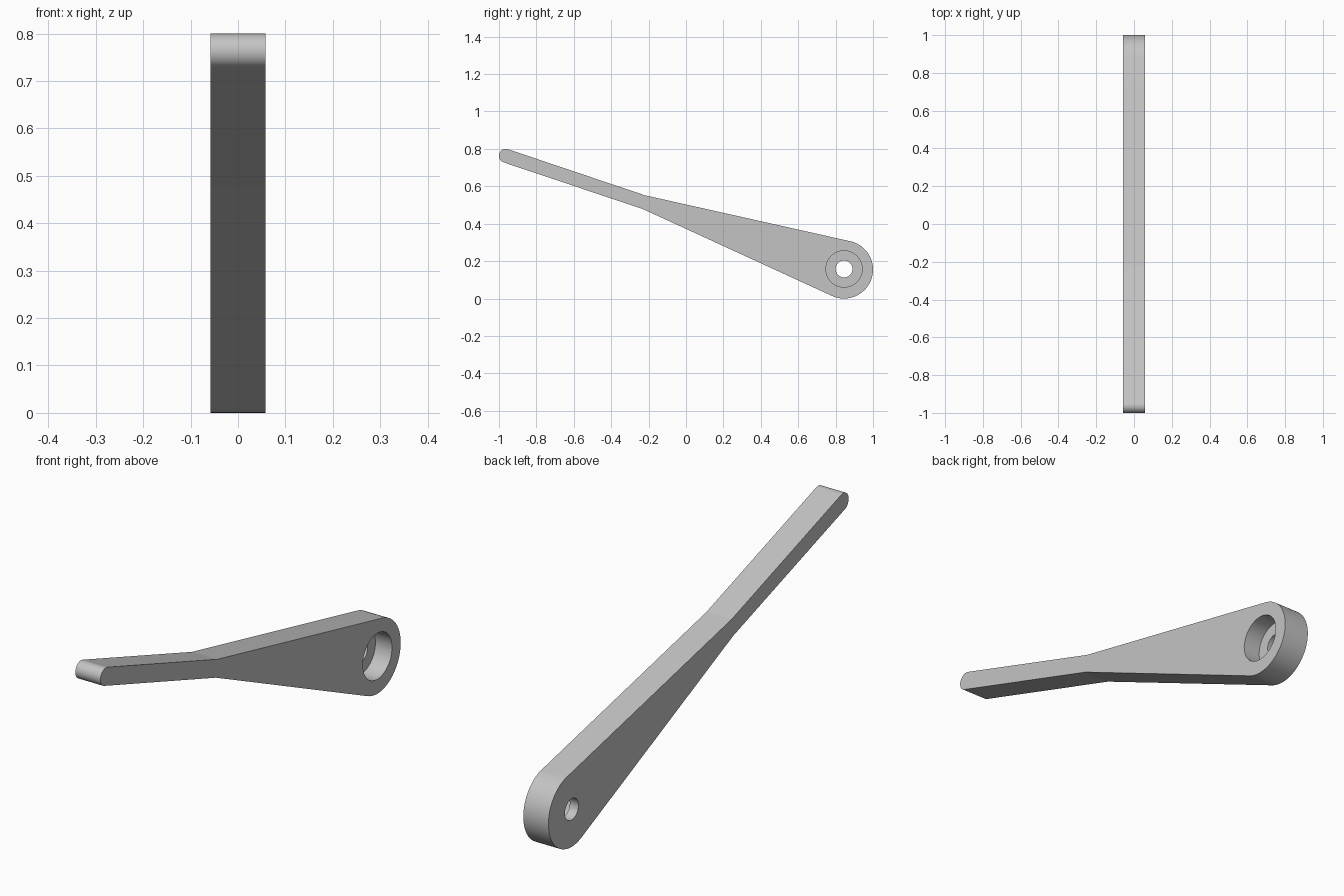
import bpy, bmesh
from math import radians, cos, sin, pi, atan2
from mathutils import Vector

cube = bpy.data.objects.get("Cube")
if cube:
    bpy.data.objects.remove(cube, do_unlink=True)

HALF = 0.0585                 # half the plate thickness
HEAD, HEAD_R = (0.845, 0.155), 0.155
TIP, TIP_R = (-0.963, 0.763), 0.037
KNEE_TOP, KNEE_LOW = (-0.22, 0.552), (-0.23, 0.478)

grey = bpy.data.materials.new("light_grey")
grey.use_nodes = True
colour = (0.55, 0.55, 0.55, 1)
grey.diffuse_color = colour
grey.node_tree.nodes["Principled BSDF"].inputs["Base Color"].default_value = colour


def arc(centre, radius, start, end, steps=50):
    """Points (y, z) along an arc, angles in radians."""
    return [(centre[0] + radius * cos(start + (end - start) * i / steps),
             centre[1] + radius * sin(start + (end - start) * i / steps))
            for i in range(steps + 1)]


def normal_angle(a, b):
    """Angle of the left-hand normal of the line from a to b."""
    return atan2(b[1] - a[1], b[0] - a[0]) + pi / 2


# Lever outline: round head, tapered middle, slim arm with a round tip
taper_top = normal_angle(KNEE_TOP, (0.879, 0.308))
taper_low = normal_angle(KNEE_LOW, (0.781, 0.016)) - pi
arm = normal_angle((-0.951, 0.8), KNEE_TOP)
outline = arc(HEAD, HEAD_R, taper_low, taper_top)
outline += [KNEE_TOP] + arc(TIP, TIP_R, arm, arm + pi) + [KNEE_LOW]

bm = bmesh.new()
face = bm.faces.new([bm.verts.new((-HALF, y, z)) for y, z in outline])
side = bmesh.ops.extrude_face_region(bm, geom=[face])
bmesh.ops.translate(bm, vec=Vector((2 * HALF, 0, 0)),
                    verts=[v for v in side["geom"] if isinstance(v, bmesh.types.BMVert)])
bmesh.ops.recalc_face_normals(bm, faces=bm.faces)
mesh = bpy.data.meshes.new("lever")
bm.to_mesh(mesh)
bm.free()
lever = bpy.data.objects.new("lever", mesh)
bpy.context.collection.objects.link(lever)
mesh.materials.append(grey)


def drill(name, radius, x0, x1):
    """Cut a round hole along x through the head."""
    bpy.ops.mesh.primitive_cylinder_add(
        vertices=96, radius=radius, depth=x1 - x0,
        location=((x0 + x1) / 2, HEAD[0], HEAD[1] + 0.003), rotation=(0, pi / 2, 0))
    cutter = bpy.context.object
    cutter.name = name
    cutter.hide_render = True
    cutter.data.materials.append(grey)
    bpy.context.view_layer.objects.active = lever
    mod = lever.modifiers.new(name, 'BOOLEAN')
    mod.operation, mod.solver, mod.object = 'DIFFERENCE', 'EXACT', cutter
    bpy.ops.object.modifier_apply(modifier=name)
    bpy.data.objects.remove(cutter, do_unlink=True)


# Stepped pivot hole: narrow through hole, wide recess on the left side
drill("pivot_hole", 0.045, -0.2, 0.2)
drill("pivot_recess", 0.097, -0.0185, 0.2)

bpy.ops.object.select_all(action='DESELECT')
lever.select_set(True)
bpy.context.view_layer.objects.active = lever
bpy.ops.object.shade_smooth_by_angle(angle=radians(5))
